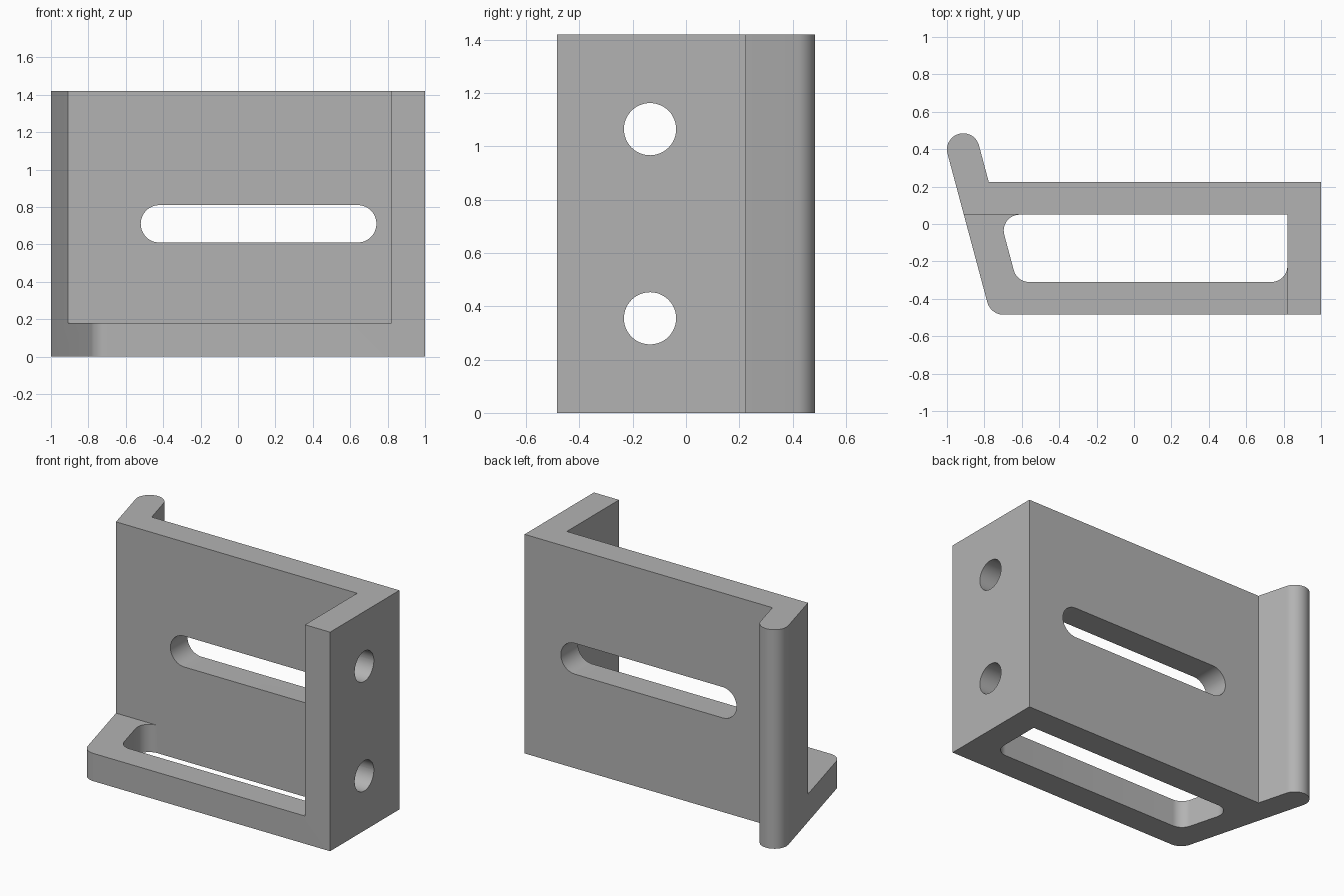
import bpy
import bmesh
from math import sin, cos, tan, pi, radians
from mathutils import Vector, Matrix

old = bpy.data.objects.get("Cube")
if old:
    bpy.data.objects.remove(old, do_unlink=True)

HEIGHT, BASE = 1.42, 0.18
FRONT, BACK, INNER = -0.485, 0.225, 0.05      # depth of front edge, wall back, wall front
FLANGE = 0.82                                 # inner side of the drilled flange
LEAN = tan(radians(15))                       # slant of the open end
STEPS = 12

steel = bpy.data.materials.new("grey_metal")
steel.use_nodes = True
grey = (0.45, 0.45, 0.45, 1)
steel.diffuse_color = grey
steel.node_tree.nodes["Principled BSDF"].inputs["Base Color"].default_value = grey


def rounded(corners):
    """Outline through (x, y, radius) corners, each rounded by its radius."""
    outline = []
    for i, (x, y, r) in enumerate(corners):
        p = Vector((x, y))
        a = (Vector(corners[i - 1][:2]) - p).normalized()
        b = (Vector(corners[(i + 1) % len(corners)][:2]) - p).normalized()
        if r == 0:
            pts = [p]
        else:
            half = a.angle(b) / 2
            centre = p + (a + b).normalized() * (r / sin(half))
            start = p + a * (r / tan(half)) - centre
            sweep = pi - 2 * half
            if a.x * b.y - a.y * b.x > 0:
                sweep = -sweep
            pts = []
            for k in range(STEPS + 1):
                t = sweep * k / STEPS
                pts.append(centre + Vector((start.x * cos(t) - start.y * sin(t),
                                            start.x * sin(t) + start.y * cos(t))))
        for q in pts:
            if not outline or (q - outline[-1]).length > 1e-4:
                outline.append(q)
    return outline


def prism(name, outline, low, high, matrix=Matrix()):
    """Extrude an outline from low to high, then place it with a matrix."""
    bm = bmesh.new()
    face = bm.faces.new([bm.verts.new((p.x, p.y, low)) for p in outline])
    grown = bmesh.ops.extrude_face_region(bm, geom=[face])["geom"]
    bmesh.ops.translate(bm, vec=(0, 0, high - low),
                        verts=[g for g in grown if isinstance(g, bmesh.types.BMVert)])
    bmesh.ops.transform(bm, matrix=matrix, verts=bm.verts)
    bmesh.ops.recalc_face_normals(bm, faces=bm.faces)
    mesh = bpy.data.meshes.new(name)
    bm.to_mesh(mesh)
    bm.free()
    mesh.materials.append(steel)
    obj = bpy.data.objects.new(name, mesh)
    bpy.context.collection.objects.link(obj)
    return obj


def box(x0, x1, y0, y1, r=0):
    return rounded([(x0, y0, r), (x1, y0, r), (x1, y1, r), (x0, y1, r)])


# Full-height body: flange, wall and slanted rounded lip
R = 0.087
tip = Vector((-0.913, 0.398))
up = Vector((-sin(radians(15)), cos(radians(15))))
side = Vector((up.y, -up.x))
lip_in, lip_out = tip + (up + side) * R, tip + (up - side) * R


def slant(p, y):
    return p.x + (p.y - y) * LEAN


body = prism("bracket", rounded([
    (1, FRONT, 0), (1, BACK, 0), (slant(lip_in, BACK), BACK, 0),
    (*lip_in, R - 1e-5), (*lip_out, R - 1e-5),
    (slant(lip_out, FRONT), FRONT, 0.09)]), 0, HEIGHT)

# Cutters: base window, open space above the base, wall slot, flange holes
edge = lip_out + side * 0.181 / side.x * side.x
FLOOR = -0.31
cutters = [
    prism("window_cutter", rounded([
        (FLANGE, FLOOR, 0.085), (FLANGE, INNER, 0),
        (slant(edge, INNER), INNER, 0.085),
        (slant(edge, FLOOR), FLOOR, 0.085)]), -0.2, BASE + 0.1),
    prism("space_cutter", box(-1.3, FLANGE, -1, INNER), BASE, HEIGHT + 0.3),
    prism("slot_cutter", box(-0.52, 0.74, 0.61, 0.81, 0.0999), -0.5, 0,
          Matrix.Rotation(pi / 2, 4, "X")),
]
to_x = Matrix(((0, 0, 1, 0), (1, 0, 0, 0), (0, 1, 0, 0), (0, 0, 0, 1)))
for z in (0.355, 1.065):
    hole = box(-0.233, -0.037, z - 0.098, z + 0.098, 0.0979)
    cutters.append(prism("hole_cutter", hole, 0.6, 1.2, to_x))

bpy.ops.object.select_all(action="DESELECT")
bpy.context.view_layer.objects.active = body
body.select_set(True)
for cutter in cutters:
    cutter.hide_render = True
    mod = body.modifiers.new(cutter.name, "BOOLEAN")
    mod.operation = "DIFFERENCE"
    mod.solver = "EXACT"
    mod.object = cutter
    bpy.ops.object.modifier_apply(modifier=mod.name)
    bpy.data.objects.remove(cutter, do_unlink=True)

bpy.ops.object.shade_smooth_by_angle(angle=radians(30))
